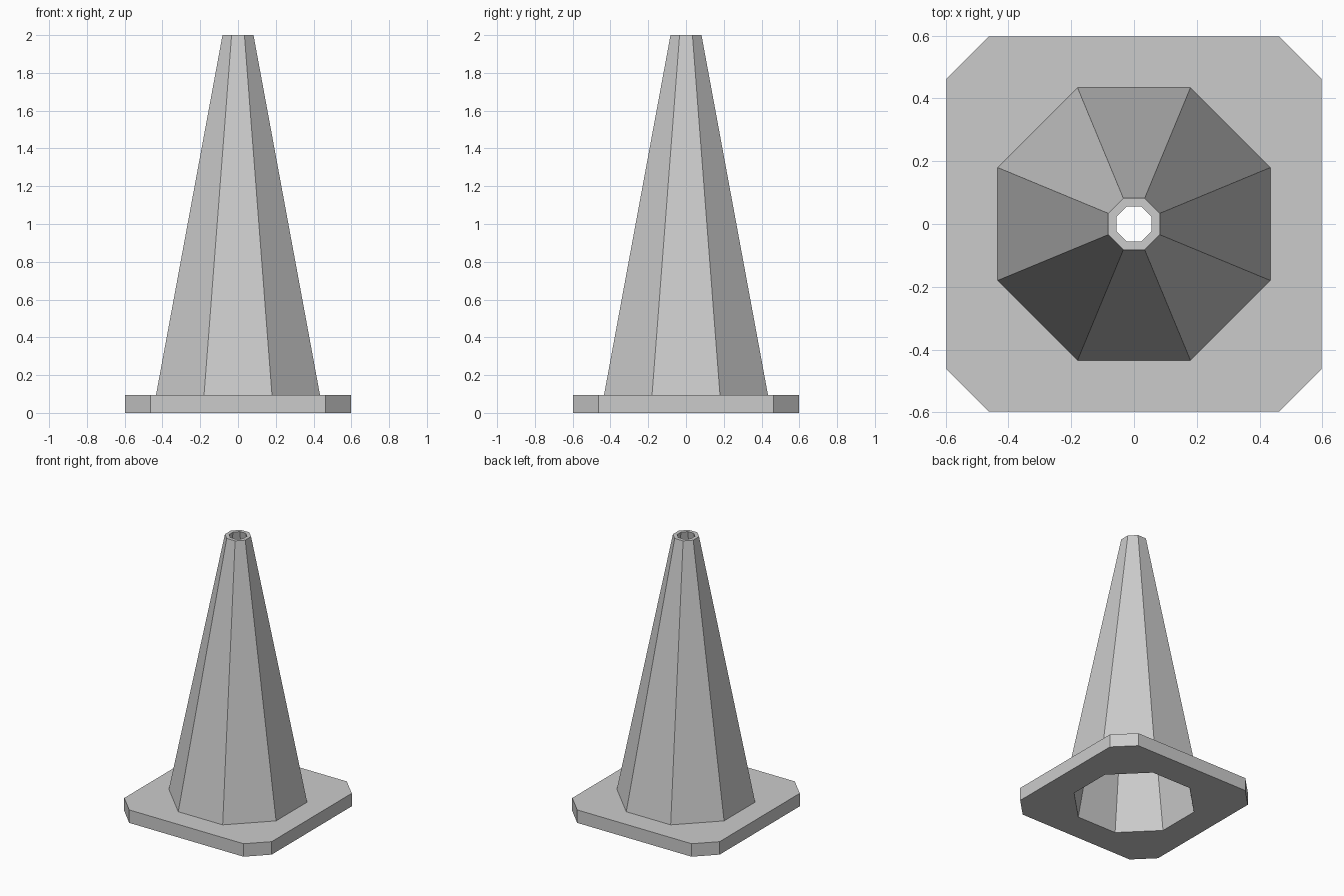
import bpy, bmesh, math

if "Cube" in bpy.data.objects:
    bpy.data.objects.remove(bpy.data.objects["Cube"])


def octagon(bm, apothem, z):
    r = apothem / math.cos(math.pi / 8)
    return [bm.verts.new((r * math.cos((i + 0.5) * math.pi / 4),
                          r * math.sin((i + 0.5) * math.pi / 4), z)) for i in range(8)]


def chamfered_square(bm, half, flat, z):
    pts = [(half, flat), (flat, half), (-flat, half), (-half, flat),
           (-half, -flat), (-flat, -half), (flat, -half), (half, -flat)]
    return [bm.verts.new((x, y, z)) for x, y in pts]


# One hollow shell: closed loop of eight-point rings, bridged in turn
bm = bmesh.new()
rings = [
    chamfered_square(bm, 0.597, 0.463, 0.0),     # base underside
    chamfered_square(bm, 0.597, 0.463, 0.095),   # base top edge
    octagon(bm, 0.434, 0.095),                   # foot of the cone
    octagon(bm, 0.082, 2.0),                     # outer tip
    octagon(bm, 0.056, 2.0),                     # inner tip
    octagon(bm, 0.385, 0.0),                     # opening underneath
]
# Both outlines start at the +x side, upper corner
for ring in rings[2:]:
    ring.sort(key=lambda v: math.atan2(v.co.y, v.co.x) % math.tau)
for ring, following in zip(rings, rings[1:] + rings[:1]):
    for i in range(8):
        j = (i + 1) % 8
        bm.faces.new((ring[i], ring[j], following[j], following[i]))
bmesh.ops.recalc_face_normals(bm, faces=bm.faces)

mesh = bpy.data.meshes.new("traffic_cone")
bm.to_mesh(mesh)
bm.free()
cone = bpy.data.objects.new("traffic_cone", mesh)
bpy.context.collection.objects.link(cone)
